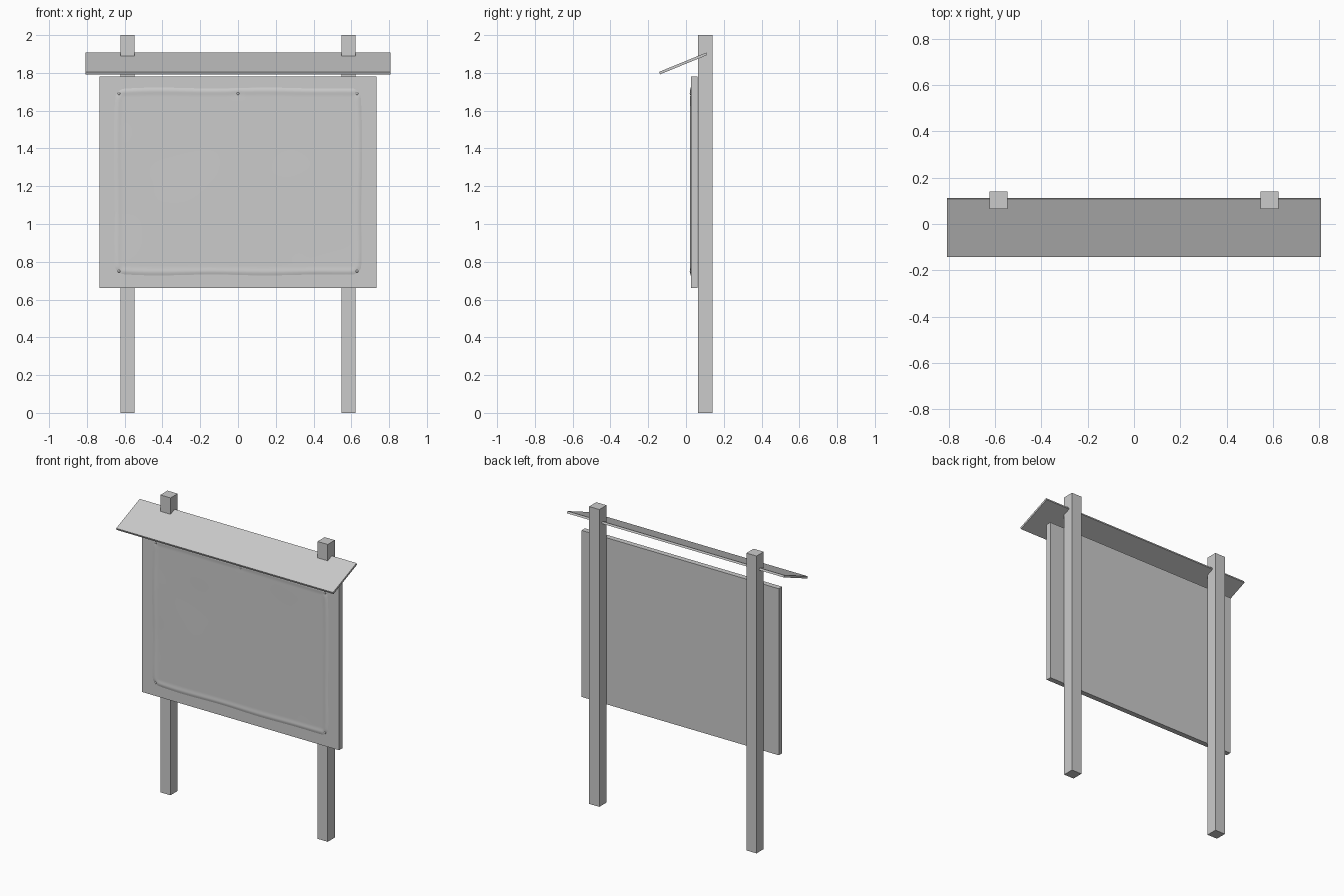
import bpy, bmesh, math
from mathutils import Vector, noise

old = bpy.data.objects.get("Cube")
if old:
    bpy.data.objects.remove(old, do_unlink=True)

grey = bpy.data.materials.new("plain grey")
grey.use_nodes = True
COLOUR = (0.6, 0.6, 0.6, 1)
grey.diffuse_color = COLOUR
grey.node_tree.nodes["Principled BSDF"].inputs["Base Color"].default_value = COLOUR


def finish(bm, name, smooth=False):
    mesh = bpy.data.meshes.new(name)
    bm.to_mesh(mesh)
    bm.free()
    mesh.materials.append(grey)
    for poly in mesh.polygons:
        poly.use_smooth = smooth
    obj = bpy.data.objects.new(name, mesh)
    bpy.context.collection.objects.link(obj)
    return obj


def box(name, centre, size, tilt=0):
    bm = bmesh.new()
    bmesh.ops.create_cube(bm, size=1)
    bmesh.ops.scale(bm, vec=size, verts=bm.verts)
    obj = finish(bm, name)
    obj.location = centre
    obj.rotation_euler.x = tilt
    return obj


# Posts, board and sloping roof plank
for side, label in ((1, "left"), (-1, "right")):
    box(label + "_post", (side * 0.585, 0.102, 1), (0.076, 0.076, 2))
box("board", (0, 0.044, 1.22), (1.468, 0.036, 1.12))
box("roof", (0, -0.015, 1.85), (1.614, 0.27, 0.014), math.radians(22.3))

# Pinned sheet: a grid with rounded corners, wavy rim and gentle creases
HALF_W, HALF_H, MID_Z, FRONT, RADIUS = 0.655, 0.495, 1.225, 0.026, 0.04
PINS = [(-0.63, 1.69), (0, 1.69), (0.63, 1.69), (-0.63, 0.75), (0.63, 0.75)]
bm = bmesh.new()
bmesh.ops.create_grid(bm, x_segments=90, y_segments=70, size=1)
for v in bm.verts:
    # crowd the grid lines towards the rim
    u, w = (math.sin(c * math.pi / 2) for c in v.co.xy)
    x, z = u * HALF_W, w * HALF_H
    inner_x, inner_z = HALF_W - RADIUS, HALF_H - RADIUS
    dx, dz = max(abs(x) - inner_x, 0), max(abs(z) - inner_z, 0)
    rim = max(dx, dz)
    if dx and dz:
        # square corner pulled into a circular one
        k = rim / math.hypot(dx, dz)
        x = math.copysign(inner_x + dx * k, x)
        z = math.copysign(inner_z + dz * k, z)
    # rim sags inwards near the corners and ripples along its length
    x *= 1 - 0.016 * abs(w) ** 10 + 0.003 * math.sin(9 * z) * abs(u) ** 8
    z *= 1 - 0.012 * abs(u) ** 10 + 0.005 * math.sin(11 * x) * abs(w) ** 8
    inset = RADIUS - rim
    puff = 0.004 * math.sin(min(inset / 0.022, 1) * math.pi / 2)
    puff -= 0.0025 * min(max(inset - 0.018, 0) / 0.022, 1)
    puff += 0.0012 * noise.noise(Vector((x * 3, z * 3, 1)))
    near = min(math.hypot(x - px, z + MID_Z - pz) for px, pz in PINS)
    puff *= 1 - 0.6 * math.exp(-(near / 0.015) ** 2)
    v.co = (x, FRONT - max(puff, 0.0) - 0.0006, MID_Z + z)
bmesh.ops.recalc_face_normals(bm, faces=bm.faces)
bm.faces.ensure_lookup_table()
if bm.faces[len(bm.faces) // 2].normal.y > 0:
    bmesh.ops.reverse_faces(bm, faces=bm.faces)
finish(bm, "sheet", True)

# Pins
for i, (px, pz) in enumerate(PINS):
    bm = bmesh.new()
    bmesh.ops.create_uvsphere(bm, u_segments=12, v_segments=8, radius=0.007)
    bmesh.ops.scale(bm, vec=(1, 0.6, 1), verts=bm.verts)
    finish(bm, f"pin_{i + 1}", True).location = (px, FRONT - 0.002, pz)
